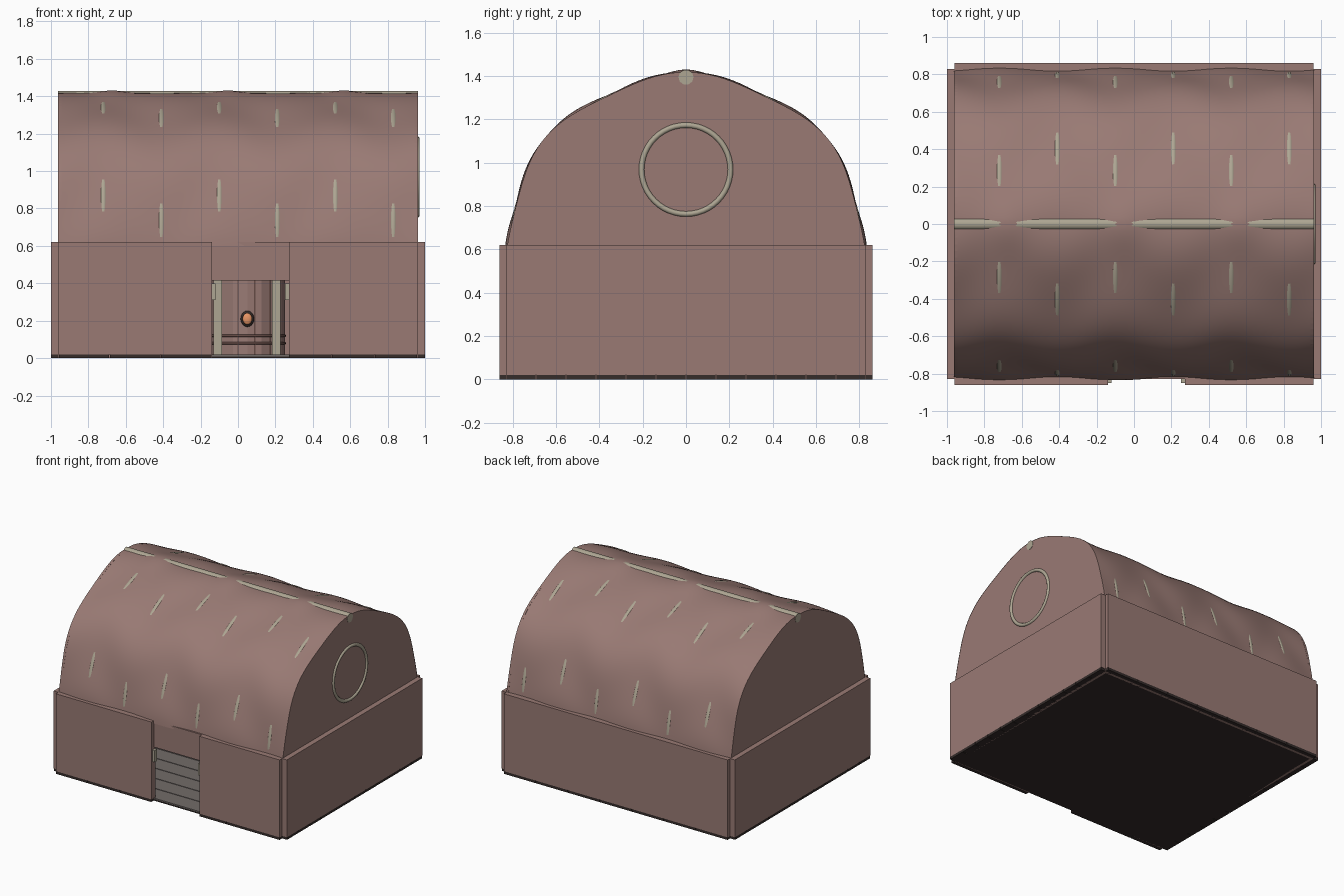
import bpy, bmesh, math
from math import pi, sin, cos, radians

if "Cube" in bpy.data.objects:
    bpy.data.objects.remove(bpy.data.objects["Cube"])


def material(name, rgb):
    m = bpy.data.materials.new(name)
    m.diffuse_color = (*rgb, 1)
    m.use_nodes = True
    m.node_tree.nodes["Principled BSDF"].inputs["Base Color"].default_value = m.diffuse_color
    return m


CLAY = material("clay", (0.32, 0.195, 0.175))
PALE = material("pale_wood", (0.42, 0.38, 0.29))
DARK = material("dark_wood", (0.035, 0.025, 0.023))
BROWN = material("brown_wood", (0.13, 0.07, 0.06))
GREY = material("floor_grey", (0.17, 0.15, 0.14))
COPPER = material("copper", (0.8, 0.3, 0.13))


def finish(name, bm, mat, smooth=False, recalc=True):
    if recalc:
        bmesh.ops.recalc_face_normals(bm, faces=bm.faces)
    for f in bm.faces:
        f.smooth = smooth
    me = bpy.data.meshes.new(name)
    bm.to_mesh(me)
    bm.free()
    me.materials.append(mat)
    ob = bpy.data.objects.new(name, me)
    bpy.context.collection.objects.link(ob)
    return ob


def box(name, x0, x1, y0, y1, z0, z1, mat):
    bm = bmesh.new()
    for v in bmesh.ops.create_cube(bm, size=1)["verts"]:
        v.co = (x0 + (v.co.x + .5) * (x1 - x0), y0 + (v.co.y + .5) * (y1 - y0),
                z0 + (v.co.z + .5) * (z1 - z0))
    return finish(name, bm, mat)


def tube(name, pts, radius, mat, cyclic=False):
    cu = bpy.data.curves.new(name, 'CURVE')
    cu.dimensions = '3D'
    cu.bevel_depth = radius
    cu.bevel_resolution = 3
    cu.use_fill_caps = True
    sp = cu.splines.new('POLY')
    sp.points.add(len(pts) - 1)
    for p, c in zip(sp.points, pts):
        p.co = (*c, 1)
    sp.use_cyclic_u = cyclic
    cu.materials.append(mat)
    ob = bpy.data.objects.new(name, cu)
    bpy.context.collection.objects.link(ob)
    return ob


# Barrel vault section; the cloth sags between supports
R, AMP = 0.824, 0.014


def arch(x, phi, r):
    return (x, r * sin(phi), 0.6 + 0.975 * r * cos(phi))


def cloth(x, phi):
    deg = abs(math.degrees(phi))
    shift = 5 * cos(2 * pi * (x + 0.41) / 0.62)
    wave = AMP * cos(2 * pi * (deg - shift) / 50)
    crest = 0.016 * ((1 + cos(2 * pi * (x + 0.06) / 0.62)) / 2) ** 4
    return arch(x, phi, R + wave + crest * math.exp(-(deg / 10) ** 2))


PHIS = [radians(-90 + 2.5 * j) for j in range(73)]

# Roof cover
bm = bmesh.new()
NX = 72
rows = [[bm.verts.new(cloth(-0.962 + 1.924 * i / NX, p)) for p in PHIS] for i in range(NX + 1)]
for a, b in zip(rows, rows[1:]):
    for j in range(len(PHIS) - 1):
        bm.faces.new((a[j], a[j + 1], b[j + 1], b[j]))
bmesh.ops.reverse_faces(bm, faces=[f for f in bm.faces if f.normal.dot(f.calc_center_median()) < 0])
bm.normal_update()
if sum(f.normal.z for f in bm.faces) < 0:
    bmesh.ops.reverse_faces(bm, faces=bm.faces)
finish("roof_cover", bm, CLAY, True, False)

# Gable ends
for side, x in (("left", -0.96), ("right", 0.96)):
    bm = bmesh.new()
    f = bm.faces.new([bm.verts.new(cloth(x, p)) for p in PHIS])
    ext = bmesh.ops.extrude_face_region(bm, geom=[f])["geom"]
    for v in ext:
        if isinstance(v, bmesh.types.BMVert):
            v.co.x -= math.copysign(0.015, x)
    finish(side + "_gable", bm, CLAY)

# Roof hoops, ridge pole and gable ring
for i in range(6):
    x = -0.72 + 0.31 * i
    tube(f"roof_hoop_{i + 1}", [arch(x, p, R - 0.6 * AMP - 0.02) for p in PHIS], 0.02, PALE)
tube("ridge_pole", [(-0.962, 0, 1.394), (0.962, 0, 1.394)], 0.035, PALE)
tube("gable_ring", [(0.958, 0.205 * cos(a), 0.968 + 0.205 * sin(a))
                    for a in [2 * pi * i / 48 for i in range(48)]], 0.013, PALE, True)

# Outer wall panels, with the door gap in front
D0, D1 = -0.14, 0.272
box("front_wall_left", -0.96, D0, -0.86, -0.83, 0.02, 0.62, CLAY)
box("front_wall_right", D1, 0.96, -0.86, -0.83, 0.02, 0.62, CLAY)
box("back_wall", -0.96, 0.96, 0.83, 0.86, 0.02, 0.62, CLAY)
for side, x in (("left", -1.0), ("right", 0.96)):
    box(side + "_wall", x, x + 0.04, -0.83, 0.83, 0.02, 0.62, CLAY)

# Inner lining and recessed lintel
box("front_lining_left", -0.96, D0, -0.83, -0.81, 0, 0.62, CLAY)
box("front_lining_right", D1, 0.96, -0.83, -0.81, 0, 0.62, CLAY)
box("door_lintel", D0, D1, -0.83, -0.81, 0.415, 0.62, CLAY)
box("back_lining", -0.96, 0.96, 0.81, 0.83, 0, 0.62, CLAY)
for side, x in (("left", -0.96), ("right", 0.94)):
    box(side + "_lining", x, x + 0.02, -0.81, 0.81, 0, 0.62, CLAY)

# Base slab, floor boards and skirting boards
box("base_slab", -0.96, 0.96, -0.83, 0.83, 0, 0.008, DARK)
for i in range(12):
    y = -0.83 + i * 1.66 / 12
    box(f"floor_board_{i + 1}", -0.94, 0.94, y + 0.003, y + 0.135, 0.008, 0.018, GREY)
    for side, x in (("left", -1.0), ("right", 0.96)):
        box(f"{side}_skirting_{i + 1}", x, x + 0.04, y + 0.002, y + 0.136, 0, 0.02, DARK)
for name, x0, x1, y, n in (("back_skirting", -0.96, 0.96, 0.83, 7),
                           ("front_skirting_left", -0.96, D0, -0.86, 3),
                           ("front_skirting_right", D1, 0.96, -0.86, 3)):
    w = (x1 - x0) / n
    for i in range(n):
        box(f"{name}_{i + 1}", x0 + i * w + 0.002, x0 + (i + 1) * w - 0.002, y, y + 0.03, 0, 0.02, DARK)

# Door hinge blocks
box("hinge_left", D0, -0.12, -0.85, -0.82, 0.31, 0.4, PALE)
box("hinge_right", 0.252, D1, -0.85, -0.82, 0.31, 0.4, PALE)

# Indoor posts
for side, x in (("left", -0.108), ("right", 0.205)):
    box(side + "_indoor_post", x - 0.022, x + 0.022, 0.2, 0.244, 0.018, 0.6, PALE)

# Cask with staves, bands and a copper tap
bm = bmesh.new()
bmesh.ops.create_cone(bm, cap_ends=True, segments=16, radius1=0.2, radius2=0.2, depth=0.48)
bmesh.ops.translate(bm, verts=bm.verts, vec=(0.05, 0.5, 0.26))
finish("cask", bm, CLAY)
for i, z in enumerate((0.08, 0.12, 0.44)):
    tube(f"cask_band_{i + 1}", [(0.05 + 0.2 * cos(a), 0.5 + 0.2 * sin(a), z)
                                for a in [2 * pi * k / 32 for k in range(32)]], 0.007, BROWN, True)
for i, x in enumerate((0.0, 0.09, 0.17)):
    y = 0.5 - math.sqrt(0.04 - (x - 0.05) ** 2)
    box(f"stave_joint_{i + 1}", x - 0.004, x + 0.004, y - 0.003, y + 0.02, 0.02, 0.48, BROWN)
for name, r, y, mat in (("tap_collar", 0.036, 0.3, DARK), ("tap_knob", 0.026, 0.27, COPPER)):
    bm = bmesh.new()
    bmesh.ops.create_uvsphere(bm, u_segments=16, v_segments=10, radius=r)
    for v in bm.verts:
        v.co = (0.05 + v.co.x, y + v.co.y * 0.5, 0.21 + v.co.z * 1.2)
    finish(name, bm, mat, True)
